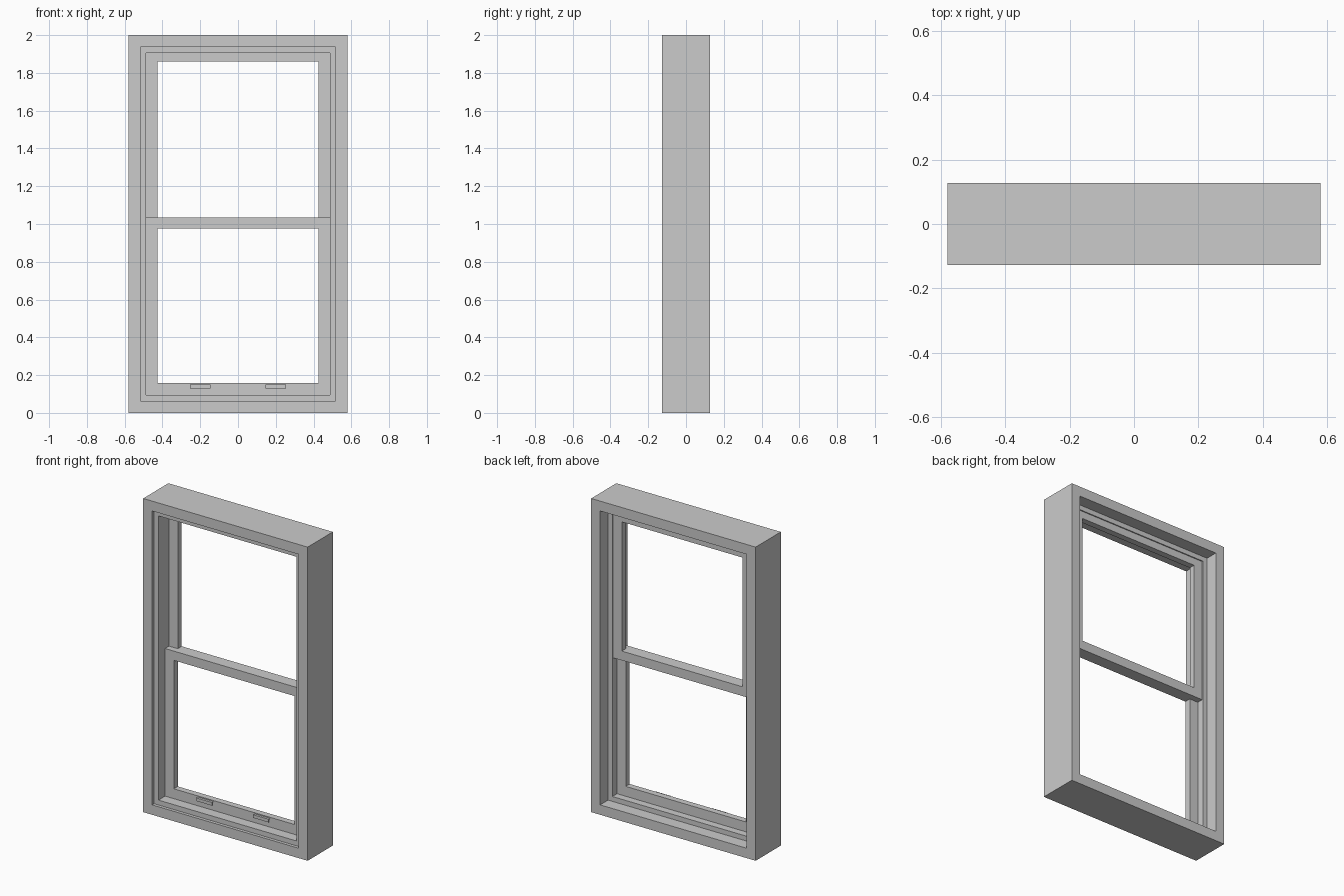
import bpy, bmesh

if "Cube" in bpy.data.objects:
    bpy.data.objects.remove(bpy.data.objects["Cube"])


def ring(name, loops):
    """Mitred rectangular ring: each loop is (half_width, z_low, z_high, y)."""
    bm = bmesh.new()
    rows = [[bm.verts.new((x, y, z)) for x, z in
             ((-w, z0), (w, z0), (w, z1), (-w, z1))] for w, z0, z1, y in loops]
    n = len(rows)
    for i in range(n):
        a, b = rows[i], rows[(i + 1) % n]
        for k in range(4):
            j = (k + 1) % 4
            bm.faces.new((a[k], a[j], b[j], b[k]))
    bmesh.ops.recalc_face_normals(bm, faces=bm.faces)
    return to_object(name, bm)


def to_object(name, bm):
    mesh = bpy.data.meshes.new(name)
    bm.to_mesh(mesh)
    bm.free()
    ob = bpy.data.objects.new(name, mesh)
    bpy.context.collection.objects.link(ob)
    return ob


def sash(name, w, z0, z1, stile, low_rail, top_rail, y0, y1):
    outer = (w, z0, z1)
    inner = (w - stile, z0 + low_rail, z1 - top_rail)
    return ring(name, [outer + (y0,), inner + (y0,), inner + (y1,), outer + (y1,)])


# Outer frame with a shallow front step and a deep rear step around the inner stop
HW, H, D = 0.58, 2.0, 0.127
profile = [(0, -D), (0.063, -D), (0.063, -0.107), (0.094, -0.107),
           (0.094, 0.047), (0.063, 0.047), (0.063, D), (0, D)]
ring("window_frame", [(HW - i, i, H - i, y) for i, y in profile])

# Sliding sashes: lower one in front, upper one behind, meeting rails overlapping
sash("lower_sash", 0.486, 0.094, 1.035, 0.061, 0.063, 0.059, -0.04, 0.0)
sash("upper_sash", 0.486, 0.976, 1.906, 0.061, 0.059, 0.047, 0.0, 0.04)

# Finger pulls on the lower rail: thin shelf with a downturned lip
pull = [(-0.04, 0.150), (-0.055, 0.150), (-0.055, 0.130),
        (-0.052, 0.130), (-0.052, 0.147), (-0.04, 0.147)]
for side, cx in (("left", -0.2), ("right", 0.2)):
    bm = bmesh.new()
    face = bm.faces.new([bm.verts.new((cx - 0.055, y, z)) for y, z in pull])
    ext = bmesh.ops.extrude_face_region(bm, geom=[face], use_keep_orig=True)
    bmesh.ops.translate(bm, vec=(0.11, 0, 0), verts=[
        v for v in ext["geom"] if isinstance(v, bmesh.types.BMVert)])
    bmesh.ops.recalc_face_normals(bm, faces=bm.faces)
    to_object("finger_pull_" + side, bm)
